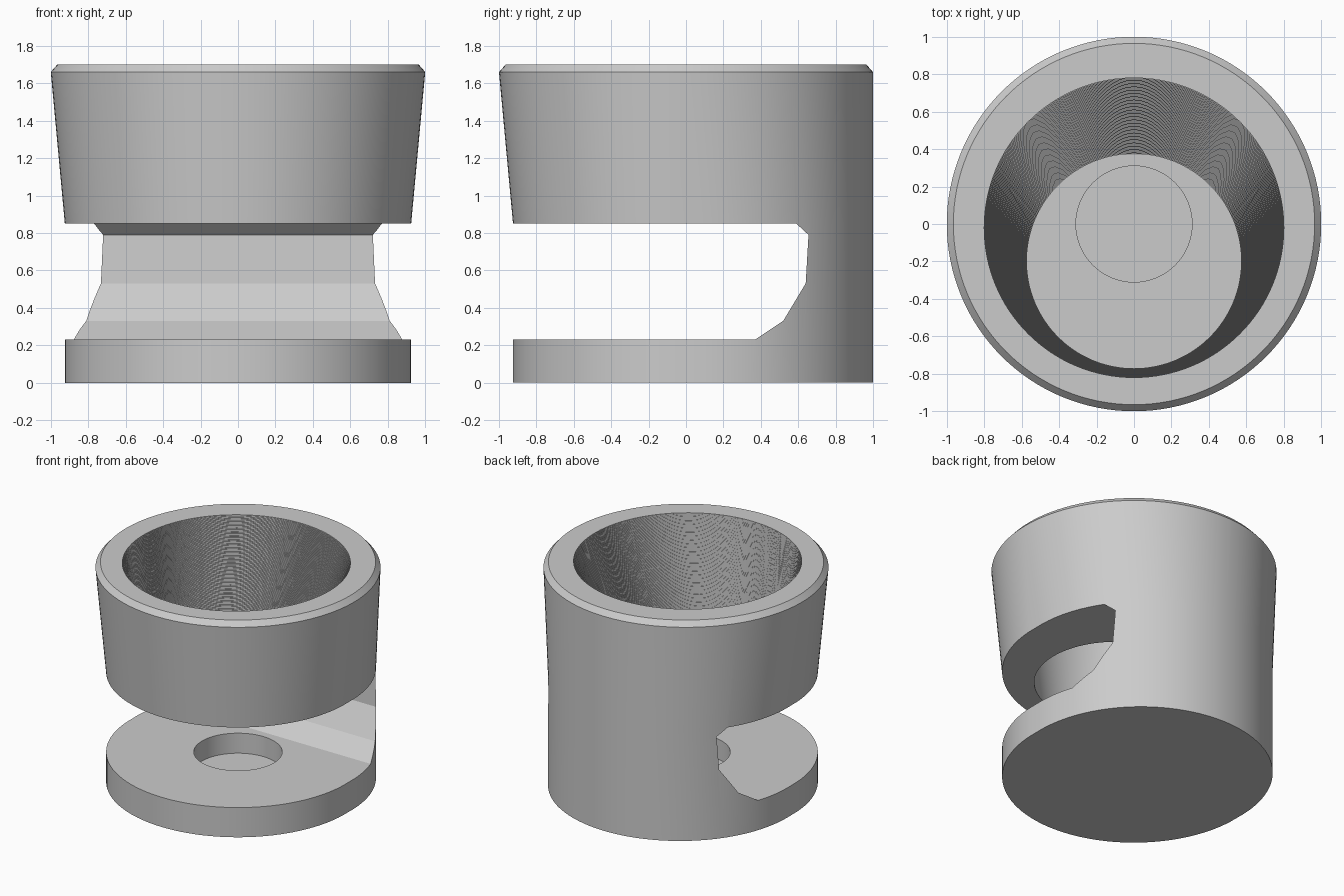
import bpy
import bmesh
from math import sin, cos, pi, radians

if "Cube" in bpy.data.objects:
    bpy.data.objects.remove(bpy.data.objects["Cube"], do_unlink=True)

SIDES = 128
STEPS = 100

grey = bpy.data.materials.new("plain grey")
grey.use_nodes = True
colour = (0.6, 0.6, 0.6, 1)
grey.diffuse_color = colour
grey.node_tree.nodes["Principled BSDF"].inputs["Base Color"].default_value = colour


def ring(radius, z, centre=0.0, stretch=0.0):
    """Circle of points; the rear half is pushed back by stretch."""
    points = []
    for i in range(SIDES):
        a = 2 * pi * i / SIDES
        push = stretch if i <= SIDES // 2 else 0
        points.append((radius * cos(a), radius * sin(a) + centre + push, z))
    return points


def loft(name, rings):
    """Closed solid through a list of rings with equal point counts."""
    bm = bmesh.new()
    loops = [[bm.verts.new(p) for p in r] for r in rings]
    for low, high in zip(loops, loops[1:]):
        n = len(low)
        for i in range(n):
            j = (i + 1) % n
            bm.faces.new((low[i], low[j], high[j], high[i]))
    bm.faces.new(loops[0][::-1])
    bm.faces.new(loops[-1])
    bmesh.ops.recalc_face_normals(bm, faces=bm.faces)
    mesh = bpy.data.meshes.new(name)
    bm.to_mesh(mesh)
    bm.free()
    mesh.materials.append(grey)
    obj = bpy.data.objects.new(name, mesh)
    bpy.context.collection.objects.link(obj)
    return obj


# Outer shell: stretched round base, flared cup, chamfered rim
rings = [ring(0.925, 0, stretch=0.075), ring(0.925, 0.85, stretch=0.075),
         ring(1, 1.66), ring(0.965, 1.7)]

# Slanted bore, stepping down from the rim
for k in range(STEPS):
    t = 1 - k / STEPS
    radius, centre = 0.57 + 0.23 * t, -0.2 + 0.18 * t
    bottom = 0.85 + 0.85 * (t - 1 / STEPS)
    if k == STEPS - 1:
        bottom = 0.8
    rings += [ring(radius, 0.85 + 0.85 * t, centre), ring(radius, bottom, centre)]
body = loft("cup_holder_body", rings)

# Side slot that leaves the curved rear wall
profile = [(-1.5, 0.23), (0.37, 0.23), (0.52, 0.33), (0.64, 0.53),
           (0.655, 0.79), (0.59, 0.85), (-1.5, 0.85)]
slot = loft("slot_cutter", [[(x, y, z) for y, z in profile] for x in (-1.5, 1.5)])

# Round recess in the base
recess = loft("recess_cutter", [ring(0.31, 0.075), ring(0.31, 0.5)])

for cutter in (slot, recess):
    cut = body.modifiers.new(cutter.name, "BOOLEAN")
    cut.operation = "DIFFERENCE"
    cut.solver = "EXACT"
    cut.object = cutter
    bpy.ops.object.select_all(action="DESELECT")
    body.select_set(True)
    bpy.context.view_layer.objects.active = body
    bpy.ops.object.modifier_apply(modifier=cut.name)
    bpy.data.objects.remove(cutter, do_unlink=True)

bpy.ops.object.shade_smooth_by_angle(angle=radians(20))
